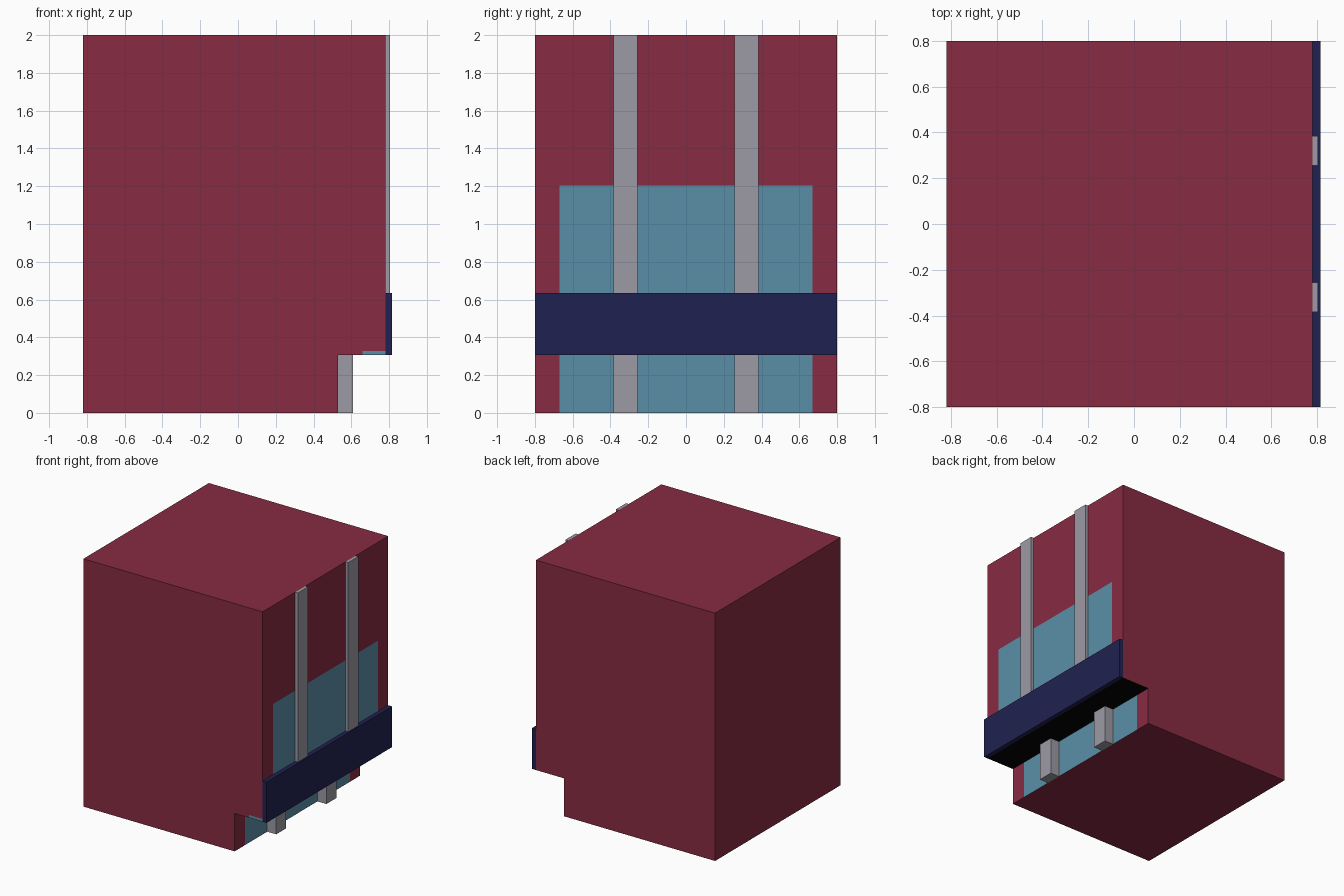
import bpy, bmesh

if "Cube" in bpy.data.objects:
    bpy.data.objects.remove(bpy.data.objects["Cube"], do_unlink=True)


def material(name, rgb):
    m = bpy.data.materials.new(name)
    m.use_nodes = True
    m.diffuse_color = (*rgb, 1)
    m.node_tree.nodes["Principled BSDF"].inputs["Base Color"].default_value = (*rgb, 1)
    return m


red = material("dark red", (0.245, 0.025, 0.054))
blue = material("dusty blue", (0.102, 0.275, 0.386))
grey = material("grey", (0.335, 0.323, 0.371))
navy = material("navy", (0.0144, 0.0152, 0.082))
black = material("black", (0.001, 0.001, 0.001))

LEFT, WALL, SIDE = -0.82, 0.53, 0.78     # x limits of the block and recess
HALF, TOP, STEP = 0.8, 2.0, 0.306        # half depth, height, recess height


def add_object(name, bm, mats):
    bmesh.ops.recalc_face_normals(bm, faces=bm.faces[:])
    mesh = bpy.data.meshes.new(name)
    bm.to_mesh(mesh)
    bm.free()
    for m in mats:
        mesh.materials.append(m)
    obj = bpy.data.objects.new(name, mesh)
    bpy.context.collection.objects.link(obj)
    return obj


def box(name, x, y, z, mat):
    bm = bmesh.new()
    bmesh.ops.create_cube(bm, size=1)
    for v in bm.verts:
        v.co = [lim[0] if c < 0 else lim[1] for c, lim in zip(v.co, (x, y, z))]
    return add_object(name, bm, [mat])


# Block with a recess along its lower edge, extruded from its profile
bm = bmesh.new()
profile = [(LEFT, 0), (WALL, 0), (WALL, STEP), (SIDE, STEP), (SIDE, TOP), (LEFT, TOP)]
face = bm.faces.new([bm.verts.new((x, -HALF, z)) for x, z in profile])
ext = bmesh.ops.extrude_face_region(bm, geom=[face])
bmesh.ops.translate(bm, vec=(0, 2 * HALF, 0),
                    verts=[g for g in ext["geom"] if isinstance(g, bmesh.types.BMVert)])
bmesh.ops.recalc_face_normals(bm, faces=bm.faces[:])

# Cut the outlines of the painted panels
PANEL, PANEL_TOP = 0.67, 1.205
CHIP_X, CHIP_Z = 0.66, 0.328
for co, no in [((0, -PANEL, 0), (0, 1, 0)), ((0, PANEL, 0), (0, 1, 0)),
               ((0, 0, PANEL_TOP), (0, 0, 1)), ((0, 0, STEP), (0, 0, 1)),
               ((0, 0, CHIP_Z), (0, 0, 1)), ((CHIP_X, 0, 0), (1, 0, 0))]:
    bmesh.ops.bisect_plane(bm, geom=bm.verts[:] + bm.edges[:] + bm.faces[:],
                           plane_co=co, plane_no=no)

# Colour the panels, the small front chip and the recess ceiling
for f in bm.faces:
    c, n = f.calc_center_median(), f.normal
    if n.x > 0.9 and abs(c.y) < PANEL and c.z < PANEL_TOP:
        f.material_index = 1
    elif n.y < -0.9 and c.x > CHIP_X and c.z < CHIP_Z:
        f.material_index = 1
    elif n.z < -0.9 and c.z > STEP / 2:
        f.material_index = 2
add_object("block", bm, [red, blue, black])

# Wide band across the side
box("side_band", (SIDE, 0.815), (-HALF, HALF), (STEP, 0.635), navy)

# Upright bars above the band and short posts in the recess
for label, y in (("front", -0.32), ("back", 0.32)):
    span = (y - 0.064, y + 0.064)
    box(label + "_upright_bar", (SIDE, 0.805), span, (0.635, TOP), grey)
    box(label + "_lower_post", (WALL, 0.61), span, (0, STEP), grey)
